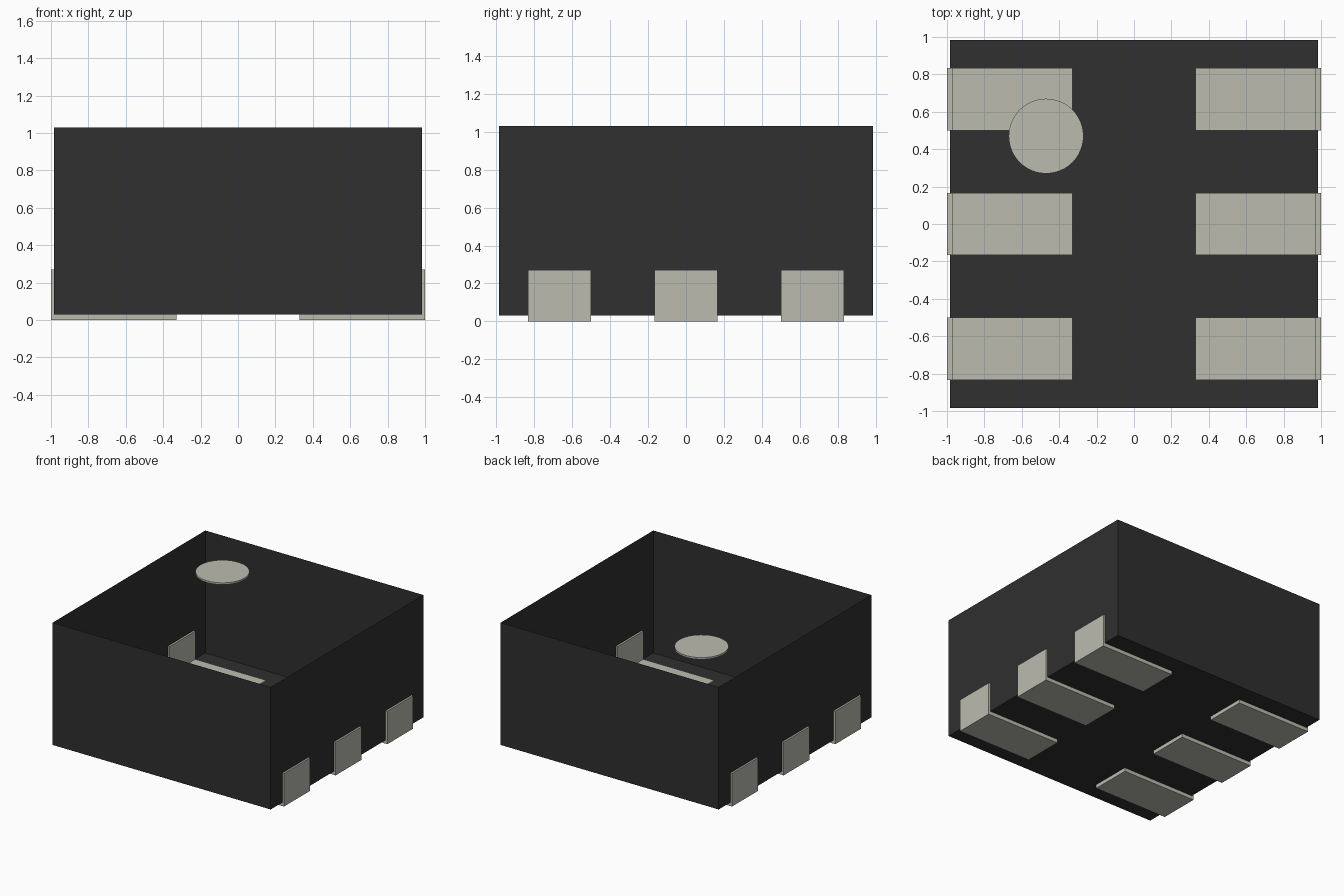
import bpy
import bmesh
import math

cube = bpy.data.objects.get("Cube")
if cube:
    bpy.data.objects.remove(cube, do_unlink=True)


def make_material(name, rgb):
    mat = bpy.data.materials.new(name)
    mat.use_nodes = True
    colour = (*rgb, 1.0)
    mat.diffuse_color = colour
    mat.node_tree.nodes["Principled BSDF"].inputs["Base Color"].default_value = colour
    return mat


black = make_material("black plastic", (0.029, 0.029, 0.029))
metal = make_material("pale metal", (0.50, 0.50, 0.43))


def add_object(name, bm, mat):
    mesh = bpy.data.meshes.new(name)
    bmesh.ops.recalc_face_normals(bm, faces=bm.faces)
    bm.to_mesh(mesh)
    bm.free()
    mesh.materials.append(mat)
    obj = bpy.data.objects.new(name, mesh)
    bpy.context.collection.objects.link(obj)
    return obj


# Thin-walled body, open at the top
HALF, FLOOR, TOP = 0.985, 0.03, 1.03
bm = bmesh.new()
bmesh.ops.create_cube(bm, size=1.0)
for v in bm.verts:
    v.co = (v.co.x * 2 * HALF, v.co.y * 2 * HALF,
            FLOOR + (v.co.z + 0.5) * (TOP - FLOOR))
lid = [f for f in bm.faces if f.calc_center_median().z > TOP - 0.01]
bmesh.ops.delete(bm, geom=lid, context="FACES_ONLY")
add_object("body", bm, black)


# L-shaped contacts wrapping from the underside up the two sides
def add_contact(name, side, y):
    profile = [(0.33, 0.0), (1.0, 0.0), (1.0, 0.27),
               (0.97, 0.27), (0.97, 0.04), (0.33, 0.04)]
    bm = bmesh.new()
    face = bm.faces.new([bm.verts.new((side * x, y - 0.167, z)) for x, z in profile])
    result = bmesh.ops.extrude_face_region(bm, geom=[face])
    moved = [g for g in result["geom"] if isinstance(g, bmesh.types.BMVert)]
    bmesh.ops.translate(bm, verts=moved, vec=(0, 0.334, 0))
    add_object(name, bm, metal)


for side, side_name in ((1, "left"), (-1, "right")):
    for y, place in ((-0.667, "front"), (0.0, "middle"), (0.667, "back")):
        add_contact(f"{side_name}_{place}_contact", side, y)

# Round marker disc level with the rim
bm = bmesh.new()
bmesh.ops.create_cone(bm, cap_ends=True, segments=48, radius1=0.2, radius2=0.2, depth=0.015)
bmesh.ops.translate(bm, verts=bm.verts, vec=(-0.47, 0.47, TOP - 0.0075))
disc = add_object("marker_disc", bm, metal)
bpy.ops.object.select_all(action="DESELECT")
disc.select_set(True)
bpy.context.view_layer.objects.active = disc
bpy.ops.object.shade_smooth_by_angle(angle=math.radians(30))
